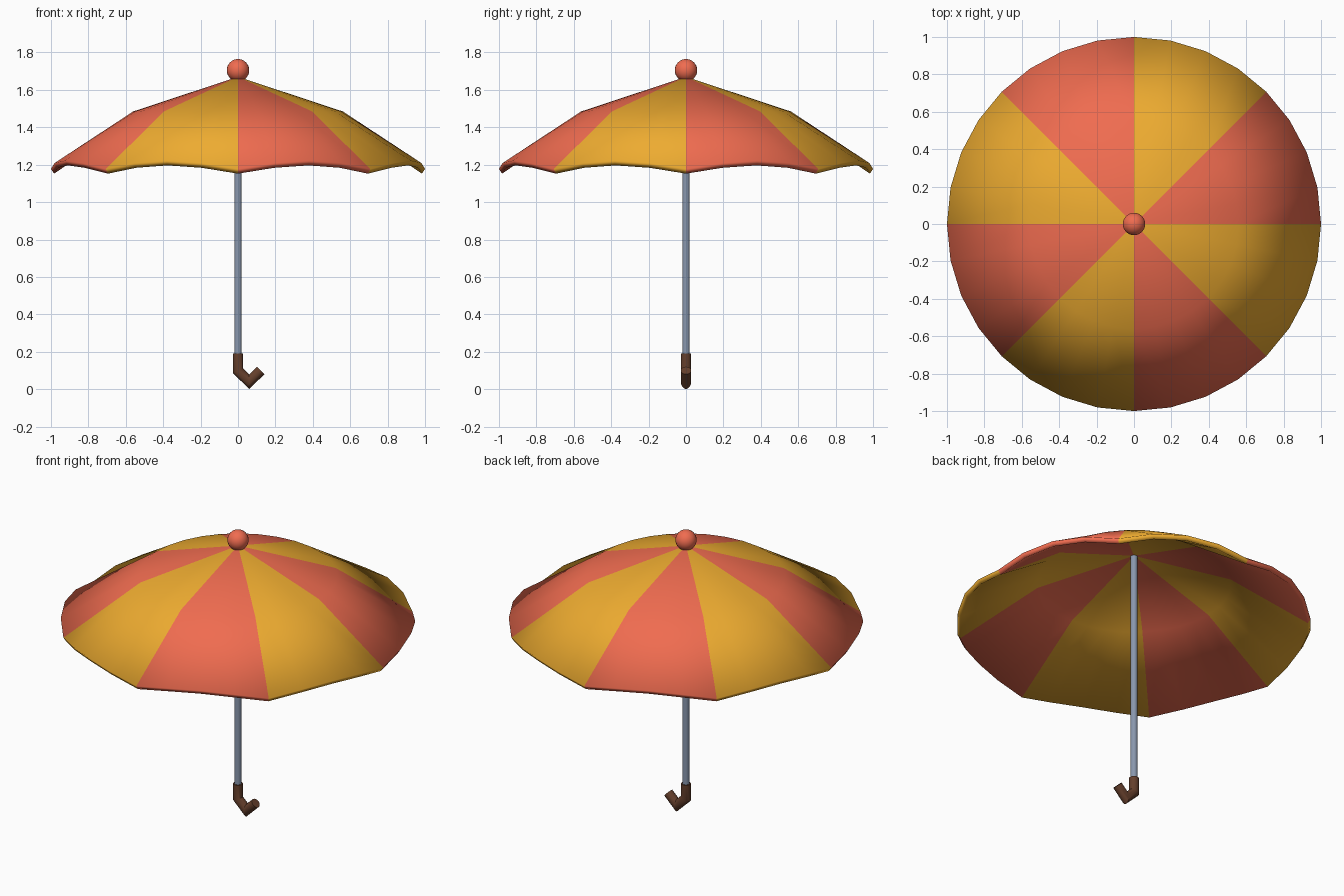
import bpy
import bmesh
from math import sin, cos, pi, tau
from mathutils import Vector

if "Cube" in bpy.data.objects:
    bpy.data.objects.remove(bpy.data.objects["Cube"])


def material(name, rgb):
    m = bpy.data.materials.new(name)
    m.diffuse_color = (*rgb, 1)
    m.use_nodes = True
    m.node_tree.nodes["Principled BSDF"].inputs["Base Color"].default_value = m.diffuse_color
    return m


coral = material("coral", (0.87, 0.15, 0.08))
yellow = material("yellow", (0.85, 0.41, 0.03))
steel = material("steel", (0.25, 0.31, 0.42))
wood = material("wood", (0.13, 0.05, 0.025))


def finish(obj, angle):
    bpy.ops.object.select_all(action='DESELECT')
    obj.select_set(True)
    bpy.context.view_layer.objects.active = obj
    bpy.ops.object.shade_smooth_by_angle(angle=angle)


def from_bmesh(name, bm, mats, angle=pi / 6):
    bmesh.ops.recalc_face_normals(bm, faces=bm.faces)
    me = bpy.data.meshes.new(name)
    bm.to_mesh(me)
    bm.free()
    for m in mats:
        me.materials.append(m)
    obj = bpy.data.objects.new(name, me)
    bpy.context.collection.objects.link(obj)
    finish(obj, angle)
    return obj


# Canopy: eight alternating panels with a scalloped rim
PANELS, STEPS = 8, 4
N = PANELS * STEPS
bm = bmesh.new()
apex = bm.verts.new((0, 0, 1.67))
rings = []
for r, z, scallop in ((0.56, 1.485, 0), (1.0, 1.177, 0.045)):
    rings.append([bm.verts.new((r * cos(tau * i / N), r * sin(tau * i / N),
                                z + scallop * sin(pi * (i % STEPS) / STEPS)))
                  for i in range(N)])
inner, outer = rings
for i in range(N):
    j = (i + 1) % N
    for verts in ((apex, inner[i], inner[j]),
                  (inner[i], outer[i], outer[j], inner[j])):
        bm.faces.new(verts).material_index = (i // STEPS) % 2
canopy = from_bmesh("canopy", bm, (coral, yellow), pi / 5)
solid = canopy.modifiers.new("thickness", 'SOLIDIFY')
solid.thickness = 0.03
solid.offset = -1

# Pole
bpy.ops.mesh.primitive_cylinder_add(vertices=16, radius=0.02, depth=1.53,
                                    location=(0, 0, 0.895))
pole = bpy.context.object
pole.name = "pole"
pole.data.materials.append(steel)
finish(pole, pi / 6)

# Ball on the tip
bpy.ops.mesh.primitive_uv_sphere_add(segments=24, ring_count=16, radius=0.06,
                                     location=(0, 0, 1.705))
ball = bpy.context.object
ball.name = "tip_ball"
ball.data.materials.append(coral)
finish(ball, pi / 6)

# Hooked handle: round section swept along a bent path with mitred corners
path = [Vector(p) for p in ((0, 0.19), (0, 0.098), (0.06, 0.04), (0.122, 0.1))]
R, SIDES = 0.028, 16
normals = []
for a, b in zip(path, path[1:]):
    d = (b - a).normalized()
    normals.append(Vector((-d.y, d.x)))
bm = bmesh.new()
sections = []
for k, p in enumerate(path):
    n1 = normals[max(k - 1, 0)]
    n2 = normals[min(k, len(normals) - 1)]
    m = (n1 + n2).normalized()
    m *= R / m.dot(n1)
    sections.append([bm.verts.new((p.x + m.x * cos(tau * s / SIDES),
                                   R * sin(tau * s / SIDES),
                                   p.y + m.y * cos(tau * s / SIDES)))
                     for s in range(SIDES)])
for a, b in zip(sections, sections[1:]):
    for s in range(SIDES):
        t = (s + 1) % SIDES
        bm.faces.new((a[s], a[t], b[t], b[s]))
bm.faces.new(sections[0])
bm.faces.new(sections[-1])
from_bmesh("handle", bm, (wood,))
